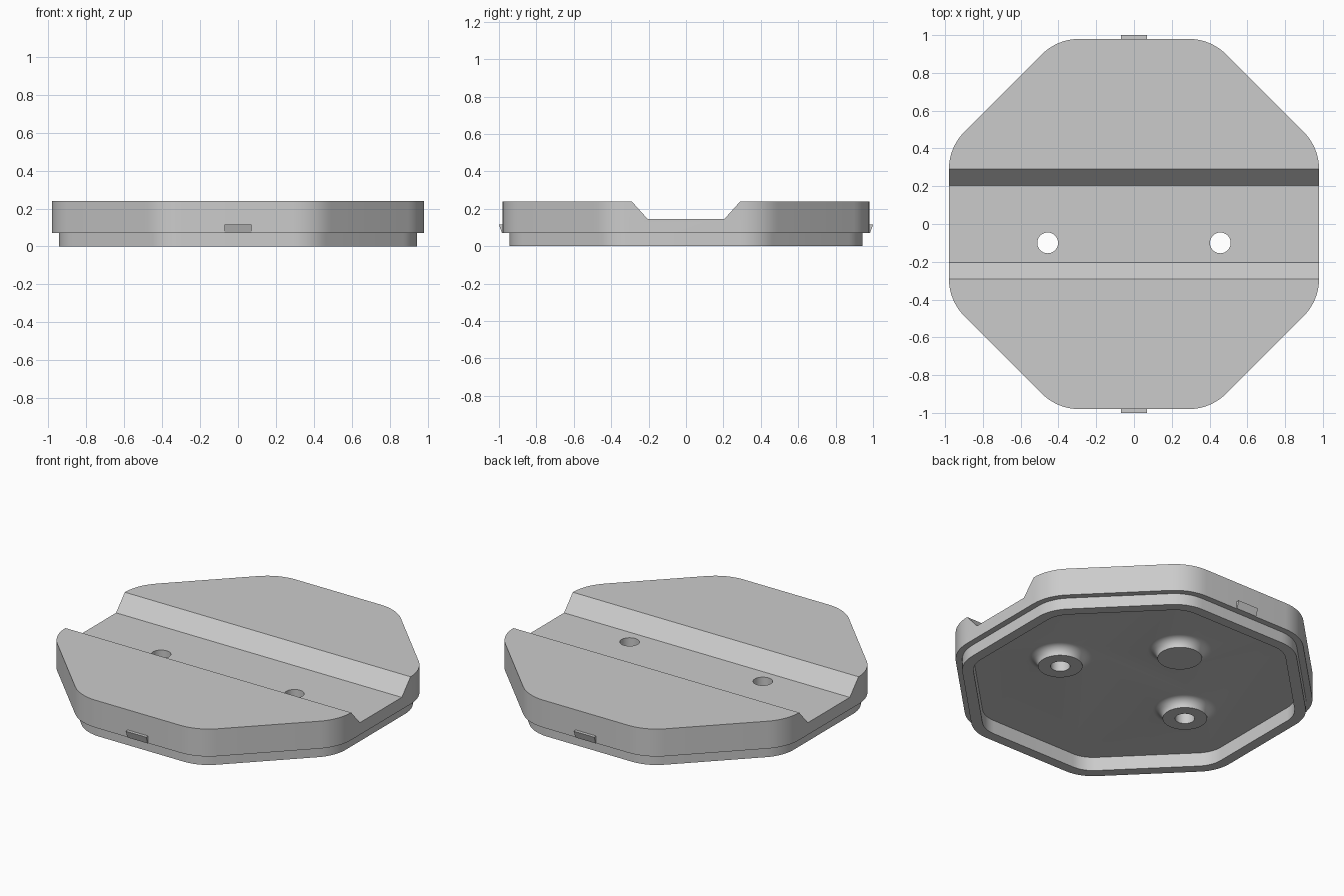
import bpy, bmesh, math
from mathutils import Matrix

cube = bpy.data.objects.get("Cube")
if cube:
    bpy.data.objects.remove(cube, do_unlink=True)

grey = bpy.data.materials.new("plain grey")
grey.use_nodes = True
grey.diffuse_color = (0.6, 0.6, 0.6, 1)
grey.node_tree.nodes["Principled BSDF"].inputs["Base Color"].default_value = (0.6, 0.6, 0.6, 1)


def make_object(name, bm):
    bmesh.ops.recalc_face_normals(bm, faces=bm.faces)
    mesh = bpy.data.meshes.new(name)
    bm.to_mesh(mesh)
    bm.free()
    mesh.materials.append(grey)
    obj = bpy.data.objects.new(name, mesh)
    bpy.context.collection.objects.link(obj)
    return obj


def loft(name, rings):
    """Join rings of equal length with side faces and cap both ends."""
    bm = bmesh.new()
    loops = [[bm.verts.new(p) for p in ring] for ring in rings]
    for a, b in zip(loops, loops[1:]):
        for i in range(len(a)):
            j = (i + 1) % len(a)
            bm.faces.new((a[i], a[j], b[j], b[i]))
    bm.faces.new(loops[0])
    bm.faces.new(loops[-1])
    return make_object(name, bm)


def octagon(apothem, z, steps=8):
    """Octagon with rounded corners; the fillet shrinks with the inset."""
    fillet = 0.28 - (0.98 - apothem)
    reach = (apothem - fillet) / math.cos(math.pi / 8)
    ring = []
    for corner in range(8):
        mid = (corner + 0.5) * math.pi / 4
        for s in range(steps + 1):
            t = mid + (s / steps - 0.5) * math.pi / 4
            ring.append((reach * math.cos(mid) + fillet * math.cos(t),
                         reach * math.sin(mid) + fillet * math.sin(t), z))
    return ring


def circle(x, y, r, z, n=48):
    return [(x + r * math.cos(i * math.tau / n), y + r * math.sin(i * math.tau / n), z)
            for i in range(n)]


def combine(target, tool, operation):
    mod = target.modifiers.new(operation.lower(), "BOOLEAN")
    mod.operation = operation
    mod.solver = "EXACT"
    mod.object = tool
    bpy.context.view_layer.objects.active = target
    bpy.ops.object.modifier_apply(modifier=mod.name)
    bpy.data.objects.remove(tool, do_unlink=True)


# Plate with a stepped lower rim and a recessed underside
FLOOR = 0.085
plate = loft("plate", [octagon(a, z) for a, z in (
    (0.98, 0.24), (0.98, 0.07), (0.943, 0.07), (0.943, 0), (0.88, 0), (0.88, FLOOR))])

# Filleted bosses under the plate
FILLET = 0.055
for x, y in ((-0.457, -0.1), (0.457, -0.1), (0, 0.4)):
    rings = []
    for s in range(9):
        t = s / 8 * math.pi / 2
        rings.append(circle(x, y, 0.125 + FILLET * (1 - math.cos(t)),
                            FLOOR - FILLET + FILLET * math.sin(t)))
    rings.append(circle(x, y, 0.125 + FILLET, FLOOR + 0.02))
    combine(plate, loft("boss", rings), "UNION")

# Channel with sloping sides across the top
section = ((-0.205, 0.145), (0.205, 0.145), (0.381, 0.34), (-0.381, 0.34))
combine(plate, loft("channel_cutter", [[(x, y, z) for y, z in section] for x in (-1.2, 1.2)]),
        "DIFFERENCE")

# Screw holes through the channel and two bosses
for x in (-0.457, 0.457):
    combine(plate, loft("hole_cutter", [circle(x, -0.1, 0.055, z) for z in (-0.1, 0.4)]),
            "DIFFERENCE")

# Wedge catches on the front and back
for name, side in (("front_catch", -1), ("back_catch", 1)):
    wedge = ((0.96, 0.07), (0.984, 0.07), (1.0, 0.115), (0.96, 0.115))
    loft(name, [[(x, side * y, z) for y, z in wedge] for x in (-0.07, 0.07)])

# Smooth rounded corners and fillets, keep edges sharp
bpy.ops.object.select_all(action="DESELECT")
plate.select_set(True)
bpy.context.view_layer.objects.active = plate
bpy.ops.object.shade_smooth_by_angle(angle=math.radians(30))
